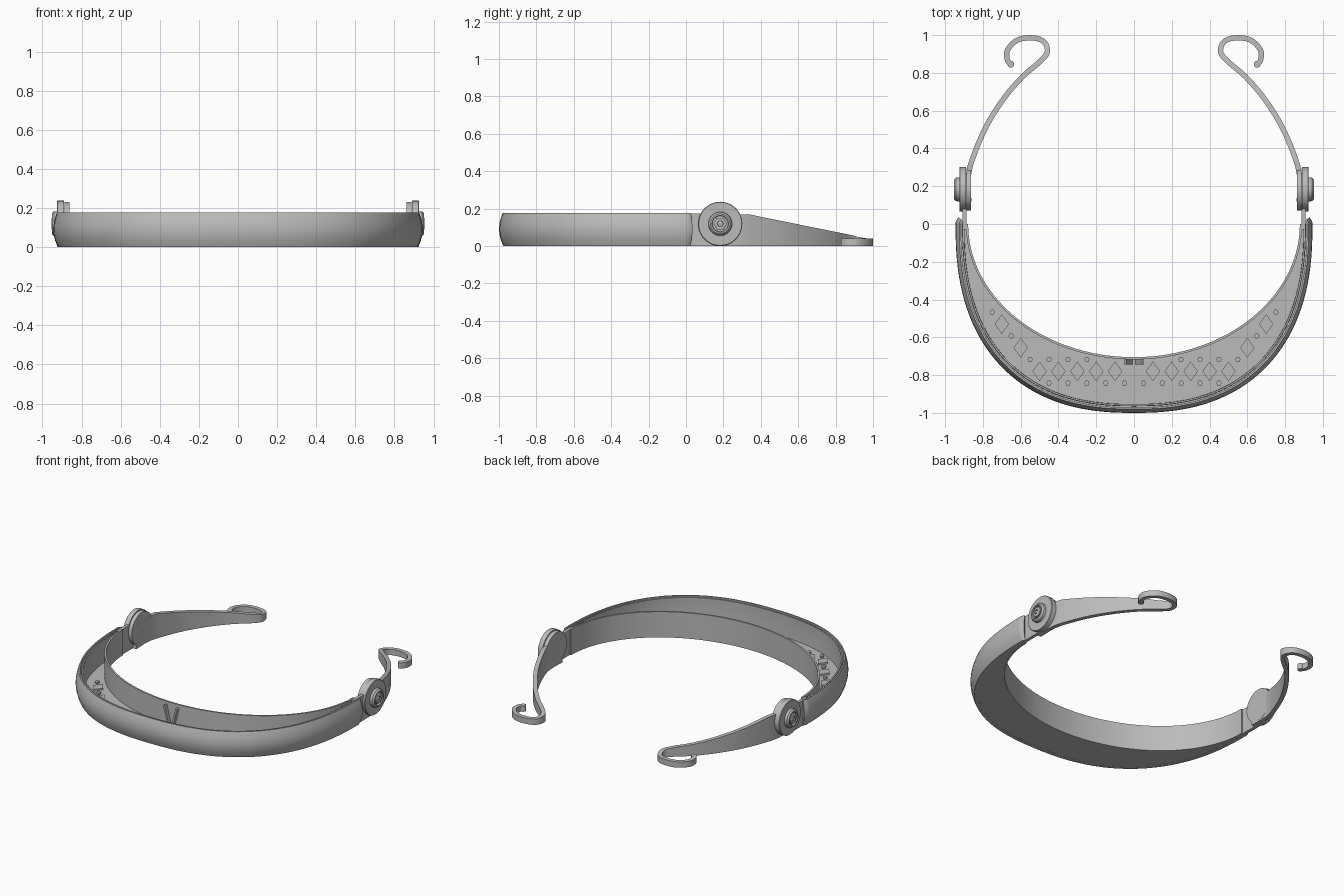
import bpy, bmesh, math
from mathutils import Matrix, Vector

cube = bpy.data.objects.get("Cube")
if cube:
    bpy.data.objects.remove(cube, do_unlink=True)

grey = bpy.data.materials.new("plain grey")
grey.use_nodes = True
grey.diffuse_color = (0.5, 0.5, 0.5, 1)
grey.node_tree.nodes["Principled BSDF"].inputs["Base Color"].default_value = (0.5, 0.5, 0.5, 1)


def finish(name, bm):
    bmesh.ops.recalc_face_normals(bm, faces=bm.faces)
    mesh = bpy.data.meshes.new(name)
    bm.to_mesh(mesh)
    bm.free()
    mesh.materials.append(grey)
    ob = bpy.data.objects.new(name, mesh)
    bpy.context.collection.objects.link(ob)
    bpy.ops.object.select_all(action='DESELECT')
    ob.select_set(True)
    bpy.context.view_layer.objects.active = ob
    bpy.ops.object.shade_smooth_by_angle(angle=math.radians(30))
    return ob


def skin(bm, rings):
    """Join equal closed rings into a capped tube."""
    rows = [[bm.verts.new(p) for p in ring] for ring in rings]
    n = len(rows[0])
    for a, b in zip(rows, rows[1:]):
        for j in range(n):
            bm.faces.new((a[j], a[(j + 1) % n], b[(j + 1) % n], b[j]))
    bm.faces.new(rows[0])
    bm.faces.new(rows[-1])


def sweep(name, path, section):
    """Sweep a section of (inward offset, z) pairs along a flat path."""
    rings = []
    for i, (x, y) in enumerate(path):
        a, b = path[max(i - 1, 0)], path[min(i + 1, len(path) - 1)]
        t = Vector((b[0] - a[0], b[1] - a[1])).normalized()
        rings.append([(x + t.y * d, y - t.x * d, z) for d, z in section(i)])
    bm = bmesh.new()
    skin(bm, rings)
    return finish(name, bm)


def arc(a, b, power, steps=72):
    """Front half of a superellipse, from +x round to -x."""
    pts = []
    for i in range(steps + 1):
        t = math.pi * i / steps
        c, s = math.cos(t), max(math.sin(t), 0)
        pts.append((math.copysign(a * abs(c) ** (2 / power), c), -b * s ** (2 / power)))
    return pts


def smooth_path(pts, steps=8):
    """Catmull-Rom curve through the points."""
    p = [Vector(q) for q in [pts[0]] + pts + [pts[-1]]]
    out = []
    for a, b, c, d in zip(p, p[1:], p[2:], p[3:]):
        for k in range(steps):
            t = k / steps
            out.append(tuple(0.5 * (2 * b + (c - a) * t + (2 * a - 5 * b + 4 * c - d) * t * t
                                    + (3 * b - a - 3 * c + d) * t ** 3)))
    return out + [pts[-1]]


def box(bm, center, size, turn=0):
    m = Matrix.Translation(center) @ Matrix.Rotation(turn, 4, 'Y') @ Matrix.Diagonal((*size, 1))
    bmesh.ops.create_cube(bm, size=1, matrix=m)


PIVOT_Y, PIVOT_Z, HEIGHT = 0.183, 0.119, 0.178


def lathe(name, side, profile, segments=48):
    """Turned part on the pivot axis, from (x, radius) pairs."""
    bm = bmesh.new()
    rings = []
    for x, r in profile:
        angles = [2 * math.pi * k / segments for k in range(segments)]
        rings.append([(side * x, PIVOT_Y + r * math.cos(a), PIVOT_Z + r * math.sin(a)) for a in angles])
    skin(bm, rings)
    return finish(name, bm)


# Bulged outer band with a narrow slot in its top edge
A, B, POWER = 0.945, 1.0, 2.4
shell = [(0.024, 0), (0.011, 0.03), (0.003, 0.06), (0, 0.09), (0.003, 0.12), (0.01, 0.15),
         (0.02, HEIGHT), (0.029, HEIGHT), (0.027, 0.09), (0.035, 0.09), (0.037, HEIGHT - 0.006),
         (0.046, HEIGHT - 0.006), (0.043, 0.1), (0.048, 0)]
rim = arc(A, B, POWER)
rim = [(A - 0.015, 0.035), (A - 0.002, 0.015)] + rim + [(0.002 - A, 0.015), (0.015 - A, 0.035)]
sweep("outer_band", rim, lambda i: shell)

# Inner forehead band
IN_A, IN_B = 0.888, 0.715
inner = arc(IN_A, IN_B, 2)
strap = [(-0.002, 0), (0.01, 0), (0.01, HEIGHT), (-0.002, HEIGHT)]
sweep("forehead_band", inner, lambda i: strap)

# Floor plate bridging the two bands
FLOOR = 0.02
bm = bmesh.new()
skin(bm, [[(*o, 0.001), (*n, 0.001), (*n, FLOOR), (*o, FLOOR)]
          for o, n in zip(arc(A - 0.035, B - 0.035, POWER), inner)])
finish("floor_plate", bm)


# Raised diamond tread, large diamonds with small studs between
def on_floor(x, y):
    outside = abs(x / (A - 0.06)) ** POWER + abs(y / (B - 0.05)) ** POWER < 1
    return y < 0 and outside and (x / (IN_A + 0.005)) ** 2 + (y / (IN_B + 0.015)) ** 2 > 1


def stud(bm, x, y, rx, ry, sides):
    spots = [(x + rx * math.cos(2 * math.pi * k / sides), y + ry * math.sin(2 * math.pi * k / sides))
             for k in range(sides)]
    if all(on_floor(*s) for s in spots):
        skin(bm, [[(*s, z) for s in spots] for z in (FLOOR - 0.004, FLOOR + 0.012)])


bm = bmesh.new()
PITCH_X, PITCH_Y = 0.1, 0.125
for i in range(-9, 10):
    for j in range(8):
        x, y = i * PITCH_X, -0.905 + j * PITCH_Y
        stud(bm, x, y, 0.038, 0.052, 4)
        stud(bm, x + PITCH_X / 2, y + PITCH_Y / 2, 0.014, 0.016, 6)
finish("floor_tread", bm)

# V-shaped clip at the middle of the forehead band
bm = bmesh.new()
for s in (-1, 1):
    box(bm, (s * 0.03, -0.73, 0.09), (0.012, 0.025, 0.14), s * 0.25)
finish("center_clip", bm)

# Hooked arm centre line
arm_points = [(0.875, 0.12), (0.876, 0.26), (0.842, 0.38), (0.775, 0.53), (0.685, 0.67), (0.59, 0.78),
              (0.5, 0.858), (0.459, 0.91), (0.478, 0.966), (0.545, 0.986), (0.62, 0.972),
              (0.67, 0.92), (0.67, 0.868), (0.652, 0.846)]

for side, label in ((1, "left"), (-1, "right")):
    # Tapering arm, lowest at the hook
    path = smooth_path([(side * x, y) for x, y in arm_points])
    tops, low = [], 0.17
    for x, y in path:
        low = min(low, max(0.04, 0.17 - 0.205 * (y - 0.33)))
        tops.append(low)
    sweep(label + "_arm", path,
          lambda i: [(-0.014, 0), (0.014, 0), (0.014, tops[i]), (-0.014, tops[i])])

    # Rounded hook tip
    bm = bmesh.new()
    bmesh.ops.create_cone(bm, cap_ends=True, segments=24, radius1=0.018, radius2=0.018, depth=0.04,
                          matrix=Matrix.Translation((*path[-1], 0.02)))
    finish(label + "_hook_tip", bm)

    # Side plate joining the bands to the pivot
    bm = bmesh.new()
    box(bm, (side * 0.898, 0.075, 0.087), (0.022, 0.21, 0.174))
    finish(label + "_side_plate", bm)

    # Pivot discs: one on the arm, one on the band
    lathe(label + "_arm_disc", side, [(0.862, 0.112), (0.888, 0.112)])
    lathe(label + "_pivot_disc", side, [(0.89, 0.118), (0.922, 0.118), (0.925, 0.115)])

    # Knob with a recessed face, then nut and bolt end
    lathe(label + "_knob", side, [(0.92, 0.064), (0.942, 0.062), (0.952, 0.052),
                                  (0.952, 0.044), (0.938, 0.042)])
    lathe(label + "_nut", side, [(0.935, 0.036), (0.951, 0.036), (0.954, 0.031),
                                 (0.954, 0.017), (0.944, 0.016)], 6)
    lathe(label + "_bolt_end", side, [(0.94, 0.011), (0.951, 0.011), (0.953, 0.008)], 20)
